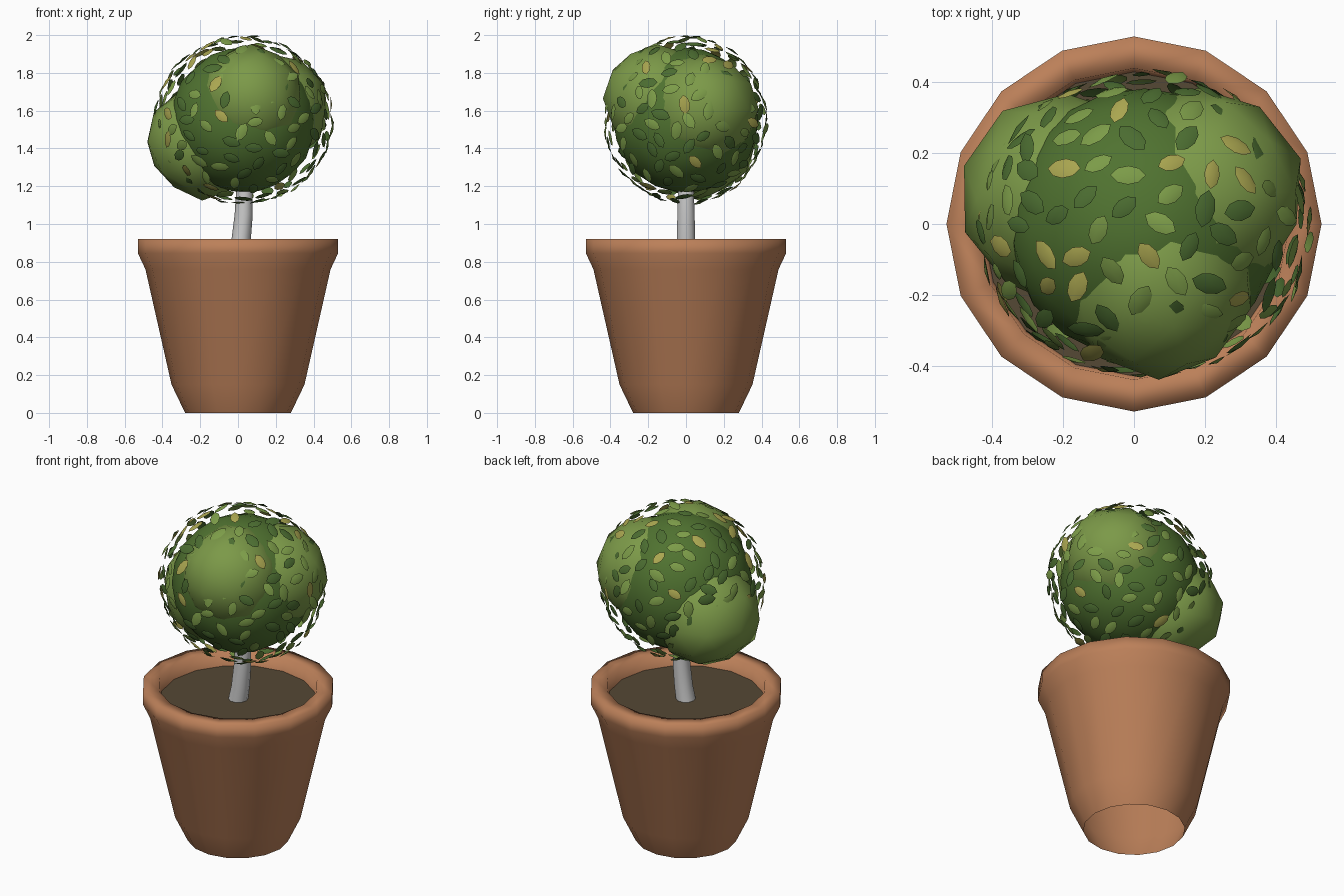
import bpy, bmesh, math, random
from mathutils import Vector, Matrix

if "Cube" in bpy.data.objects:
    bpy.data.objects.remove(bpy.data.objects["Cube"])

random.seed(4)


def material(name, rgb):
    m = bpy.data.materials.new(name)
    m.diffuse_color = (*rgb, 1)
    m.use_nodes = True
    m.node_tree.nodes["Principled BSDF"].inputs["Base Color"].default_value = m.diffuse_color
    return m


def make_object(name, bm, mat=None, smooth=None):
    me = bpy.data.meshes.new(name)
    bm.to_mesh(me)
    bm.free()
    ob = bpy.data.objects.new(name, me)
    bpy.context.collection.objects.link(ob)
    if mat:
        me.materials.append(mat)
    if smooth:
        bpy.ops.object.select_all(action='DESELECT')
        ob.select_set(True)
        bpy.context.view_layer.objects.active = ob
        bpy.ops.object.shade_smooth_by_angle(angle=math.radians(smooth))
    return ob


def tube(bm, rings, sides, capped=True):
    """Skin a stack of horizontal rings given as (cx, radius, z)."""
    loops = []
    for cx, r, z in rings:
        loops.append([bm.verts.new((cx + r * math.cos(2 * math.pi * i / sides),
                                    r * math.sin(2 * math.pi * i / sides), z))
                      for i in range(sides)])
    for a, b in zip(loops, loops[1:]):
        for i in range(sides):
            j = (i + 1) % sides
            bm.faces.new((a[i], a[j], b[j], b[i]))
    if capped:
        bm.faces.new(loops[0][::-1])
        bm.faces.new(loops[-1])


terracotta = material("terracotta", (0.5, 0.215, 0.1))
soil_mat = material("soil", (0.09, 0.065, 0.035))
core_green = material("core_green", (0.08, 0.17, 0.03))
lobe_green = material("lobe_green", (0.2, 0.32, 0.065))
leaf_mats = [material("leaf_mid", (0.2, 0.33, 0.065)),
             material("leaf_dark", (0.07, 0.15, 0.03)),
             material("leaf_yellow", (0.4, 0.38, 0.08))]

# Pot: 16-sided open shell, flared, with a rolled rim, softly shaded all over
bm = bmesh.new()
pot_profile = [(0.28, 0), (0.352, 0.15), (0.49, 0.76), (0.53, 0.845),
               (0.53, 0.92), (0.44, 0.92), (0.425, 0.80)]
tube(bm, [(0, r, z) for r, z in pot_profile], 16, capped=False)
make_object("pot", bm, terracotta, 180)

# Soil disc
bm = bmesh.new()
bmesh.ops.create_circle(bm, cap_ends=True, segments=16, radius=0.432,
                        matrix=Matrix.Translation((0, 0, 0.84)))
make_object("soil", bm, soil_mat)

# Trunk: gently bent and tapered
bm = bmesh.new()
tube(bm, [(0, 0.055, 0.83), (0.017, 0.051, 0.92), (0.03, 0.048, 1.05),
          (0.034, 0.044, 1.17), (0.02, 0.038, 1.35)], 10)
make_object("trunk", bm, None, 40)


# Foliage: dark core and three coarse lighter lobes
def blob(name, centre, radius, mat, subdiv, jitter):
    bm = bmesh.new()
    bmesh.ops.create_icosphere(bm, subdivisions=subdiv, radius=radius)
    for v in bm.verts:
        v.co *= 1 + random.uniform(-jitter, jitter)
        v.co += Vector(centre)
    make_object(name, bm, mat, 180)


blob("foliage_core", (0.03, 0, 1.55), 0.385, core_green, 3, 0.01)
blob("foliage_lobe_left", (-0.19, 0.07, 1.435), 0.297, lobe_green, 2, 0.05)
blob("foliage_lobe_right", (0.18, 0.09, 1.61), 0.298, lobe_green, 2, 0.04)
blob("foliage_lobe_front", (0.07, -0.155, 1.665), 0.28, lobe_green, 2, 0.03)

# Leaves: small pointed ovals scattered over a shell around the foliage
outline = [(-0.5, 0), (-0.3, -0.21), (0, -0.28), (0.3, -0.21),
           (0.5, 0), (0.3, 0.21), (0, 0.28), (-0.3, 0.21)]
meshes = [bmesh.new() for _ in leaf_mats]
count = 220
for k in range(count):
    h = 1 - 2 * (k + 0.5) / count
    a = k * math.pi * (3 - math.sqrt(5)) + random.uniform(-0.1, 0.1)
    s = math.sqrt(1 - h * h)
    n = Vector((s * math.cos(a), s * math.sin(a), h))
    shell = random.uniform(0.432, 0.445)
    pos = Vector((0.03 + n.x * shell * 1.06, n.y * shell * 0.97, 1.55 + n.z * shell))
    tilt = Matrix.Rotation(random.uniform(-0.2, 0.2), 4, 'Y')
    spin = Matrix.Rotation(random.uniform(0, 2 * math.pi), 4, 'Z')
    mat = (Matrix.Translation(pos) @ n.to_track_quat('Z', 'Y').to_matrix().to_4x4()
           @ spin @ tilt)
    size = random.uniform(0.085, 0.11)
    bm = meshes[random.choices((0, 1, 2), (50, 38, 12))[0]]
    centre = bm.verts.new(mat @ Vector((0, 0, 0.09 * size)))
    ring = [bm.verts.new(mat @ Vector((x * size, y * size, 0))) for x, y in outline]
    for i in range(8):
        bm.faces.new((centre, ring[i], ring[(i + 1) % 8]))
for bm, m in zip(meshes, leaf_mats):
    make_object("leaves" + m.name[4:], bm, m, 60)
